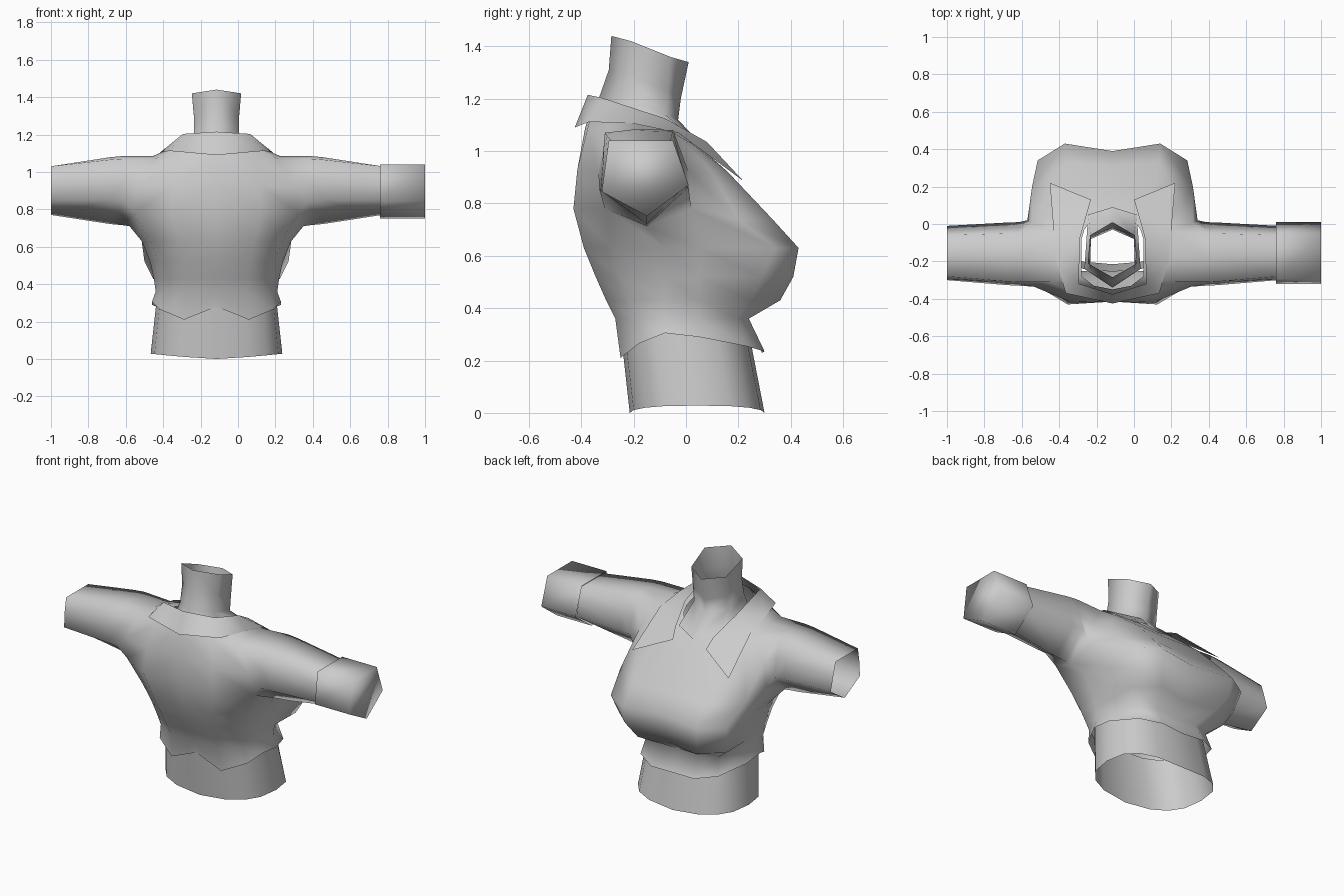
import bpy, bmesh, math

CX = -0.115  # symmetry plane of the garment

mat = bpy.data.materials.new("light_grey")
mat.diffuse_color = (0.6, 0.6, 0.6, 1)


def make(name, rows, closed=False, cap=False, mirror=True, holes=(), extra=None):
    """Loft rows of points into a smooth sheet or tube."""
    bm = bmesh.new()
    grid = [[bm.verts.new(p) for p in row] for row in rows]
    n = len(rows[0])
    for r in range(len(rows) - 1):
        for c in range(n if closed else n - 1):
            if (r, c) not in holes:
                d = (c + 1) % n
                bm.faces.new((grid[r][c], grid[r][d], grid[r + 1][d], grid[r + 1][c]))
    if cap:
        bm.faces.new(grid[-1])
    if extra:
        extra(bm, grid)
    bmesh.ops.delete(bm, geom=[v for v in bm.verts if not v.link_faces], context='VERTS')
    bmesh.ops.recalc_face_normals(bm, faces=bm.faces)
    for f in bm.faces:
        f.smooth = True
    me = bpy.data.meshes.new(name)
    bm.to_mesh(me)
    bm.free()
    me.materials.append(mat)
    ob = bpy.data.objects.new(name, me)
    ob.location.x = CX
    bpy.context.collection.objects.link(ob)
    if mirror:
        m = ob.modifiers.new("mirror", 'MIRROR')
        m.use_clip = True
        m.merge_threshold = 0.001
    return ob


# Jacket body, lower rows: z, side width, front centre y, bust apex, bust side, back y
def lower_row(z, w, yf, ax, ay, bx, by, yb):
    return [(0, yf, z), (ax, ay, z), (bx, by, z), (w, 0.05, z), (w, -0.08, z),
            (w * 0.88, yb * 0.72, z), (w * 0.5, yb, z), (0, yb, z)]


lower = [lower_row(*p) for p in (
    (0.23, 0.345, 0.29, 0.15, 0.30, 0.27, 0.23, -0.25),
    (0.36, 0.325, 0.235, 0.14, 0.24, 0.25, 0.20, -0.27),
    (0.43, 0.335, 0.32, 0.20, 0.36, 0.34, 0.25, -0.305),
    (0.52, 0.355, 0.37, 0.25, 0.41, 0.385, 0.29, -0.345),
    (0.63, 0.40, 0.39, 0.255, 0.43, 0.40, 0.34, -0.39))]
# Uneven hem
hem_z = (0.23, 0.235, 0.255, 0.29, 0.305, 0.265, 0.21, 0.28)
lower[0] = [(x, y, z) for (x, y, _), z in zip(lower[0], hem_z)]

# Jacket body, upper rows from armpit to neck opening
upper = [
    [(0, .31, .74), (.25, .33, .74), (.43, .20, .74), (.455, .02, .78),
     (.465, -.15, .71), (.44, -.31, .78), (.24, -.43, .78), (0, -.415, .79)],
    [(0, .155, .92), (.22, .16, .92), (.37, .10, .92), (.43, .01, .92),
     (.46, -.15, .92), (.42, -.335, .92), (.23, -.415, .93), (0, -.41, .95)],
    [(0, .08, .99), (.17, .07, 1.0), (.27, .02, 1.03), (.33, -.04, 1.065),
     (.34, -.18, 1.085), (.33, -.31, 1.07), (.20, -.375, 1.09), (0, -.385, 1.09)],
    [(0, .06, 1.0), (.10, .04, 1.03), (.15, -.03, 1.08), (.165, -.08, 1.10),
     (.165, -.18, 1.13), (.165, -.28, 1.16), (.10, -.33, 1.18), (0, -.35, 1.19)]]

# Five-cornered sleeve sections (y, z), with midpoints to match the armhole
shoulder = [(-.05, 1.08), (-.18, 1.085), (-.31, 1.07), (-.32, .95),
            (-.33, .85), (-.15, .715), (.01, .86), (-.02, .97)]
wrist = [(-.06, 1.03), (-.17, 1.03), (-.28, 1.03), (-.295, .94),
         (-.30, .85), (-.15, .77), (-.01, .86), (-.035, .95)]


def add_sleeve(bm, g):
    """Extend the armhole edge outwards into a sleeve."""
    a, b, c = g[5], g[6], g[7]
    ring = [c[3], c[4], c[5], b[5], a[5], a[4], a[3], b[3]]
    for x, t in ((0.50, 0), (0.57, 0.12), (0.885, 1)):
        new = [bm.verts.new((x, p[0] + (q[0] - p[0]) * t, p[1] + (q[1] - p[1]) * t))
               for p, q in zip(shoulder, wrist)]
        for i in range(8):
            j = (i + 1) % 8
            bm.faces.new((ring[i], ring[j], new[j], new[i]))
        ring = new


make("jacket", lower + upper, holes={(r, c) for r in (5, 6) for c in (3, 4)}, extra=add_sleeve)

# Collar with lapels: inner edge, then outer edge
make("collar", [
    [(0, -.375, 1.215), (.18, -.32, 1.203), (.175, -.08, 1.125), (.13, .08, 1.035), (.115, .13, .975)],
    [(0, -.425, 1.09), (.25, -.37, 1.112), (.30, -.20, 1.105), (.315, -.03, 1.07), (.335, .22, .885)]])

# Six-sided open neck: front, front side, back side, back
make("neck", [
    [(0, .09, .99), (.13, .05, 1.03), (.15, -.24, 1.13), (0, -.34, 1.14)],
    [(0, -.03, 1.12), (.115, -.08, 1.14), (.12, -.24, 1.19), (0, -.33, 1.21)],
    [(0, -.02, 1.20), (.115, -.07, 1.23), (.12, -.22, 1.29), (0, -.295, 1.31)],
    [(0, .01, 1.34), (.12, -.06, 1.36), (.132, -.21, 1.42), (0, -.285, 1.44)]])


# Open waist below the hem
def waist_row(z, dz, w, yf, yb):
    pts = []
    for i in range(9):
        a = math.pi * i / 8
        s, c = math.sin(a), math.cos(a)
        y = math.copysign(abs(c) ** 0.75, c) * (yf - yb) / 2 + (yf + yb) / 2
        pts.append((w * s ** 0.75 if 0 < i < 8 else 0, y, z + dz * s))
    return pts


make("waist", [waist_row(0.0, 0.028, 0.352, 0.30, -0.215),
               waist_row(0.36, 0, 0.315, 0.23, -0.255)])

# Closed cuff on one sleeve only
cuff = [(-.295, 1.04), (-.05, 1.04), (.01, .87), (-.15, .752), (-.322, .845)]
make("cuff", [[(x, y, z) for y, z in cuff] for x in (0.875, 1.115)],
     closed=True, cap=True, mirror=False)
